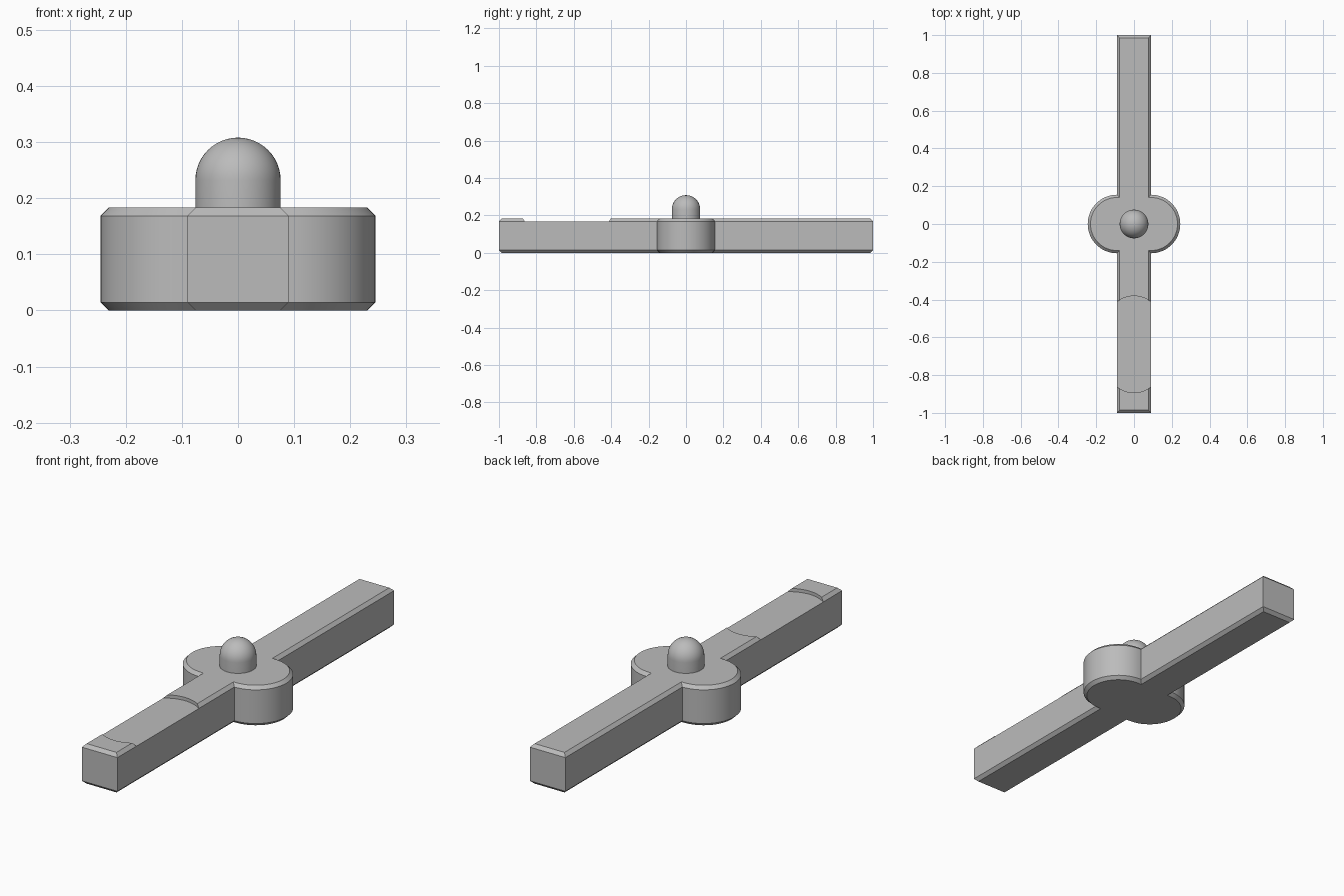
import bpy, bmesh
from math import sin, cos, pi, radians

ARM, LOBE, TOP, CHAMFER = 0.09, 0.155, 0.183, 0.0145

cube = bpy.data.objects.get("Cube")
if cube:
    bpy.data.objects.remove(cube, do_unlink=True)

grey = bpy.data.materials.new("plain_grey")
grey.use_nodes = True
grey.diffuse_color = (0.5, 0.5, 0.5, 1)
grey.node_tree.nodes["Principled BSDF"].inputs["Base Color"].default_value = (0.5, 0.5, 0.5, 1)


def make_object(name, bm):
    bmesh.ops.recalc_face_normals(bm, faces=bm.faces)
    mesh = bpy.data.meshes.new(name)
    bm.to_mesh(mesh)
    bm.free()
    mesh.materials.append(grey)
    obj = bpy.data.objects.new(name, mesh)
    bpy.context.collection.objects.link(obj)
    return obj


def activate(obj):
    bpy.ops.object.select_all(action='DESELECT')
    obj.select_set(True)
    bpy.context.view_layer.objects.active = obj


def smooth(obj):
    activate(obj)
    bpy.ops.object.shade_smooth_by_angle(angle=radians(30))


def prism(outline, z0, z1):
    """Extrude a closed outline straight up."""
    bm = bmesh.new()
    base = bm.faces.new([bm.verts.new((x, y, z0)) for x, y in outline])
    up = bmesh.ops.extrude_face_region(bm, geom=[base], use_keep_orig=True)["geom"]
    for v in up:
        if isinstance(v, bmesh.types.BMVert):
            v.co.z = z1
    bmesh.ops.recalc_face_normals(bm, faces=bm.faces)
    return bm


# Bar with a round lobe on each side, chamfered along top and bottom
steps = 32
half = [(ARM, -1)] + [(ARM + LOBE * cos(a), LOBE * sin(a))
                      for a in (pi * (i / steps - 0.5) for i in range(steps + 1))] + [(ARM, 1)]
bm = prism(half + [(-x, -y) for x, y in half], 0, TOP)
rims = [e for e in bm.edges if abs(e.verts[0].co.z - e.verts[1].co.z) < 1e-5]
bmesh.ops.bevel(bm, geom=rims, offset=CHAMFER, segments=1, affect='EDGES')
body = make_object("lever_body", bm)

# Shallow thumb recess with curved ends near the front
oval = [(0.19 * cos(2 * pi * i / 96), -0.637 + 0.256 * sin(2 * pi * i / 96)) for i in range(96)]
cutter = make_object("recess_cutter", prism(oval, 0.168, 0.3))
cutter.hide_render = True
cut = body.modifiers.new("recess", 'BOOLEAN')
cut.operation, cut.solver, cut.object = 'DIFFERENCE', 'EXACT', cutter
activate(body)
bpy.ops.object.modifier_apply(modifier=cut.name)
bpy.data.objects.remove(cutter, do_unlink=True)
smooth(body)

# Dome-topped pivot peg, spun from its profile
R, SPRING = 0.076, 0.232
profile = [(R, 0.17)] + [(R * cos(i * pi / 24), SPRING + R * sin(i * pi / 24)) for i in range(13)]
bm = bmesh.new()
verts = [bm.verts.new((r, 0, z)) for r, z in profile]
edges = [bm.edges.new(pair) for pair in zip(verts, verts[1:])]
bmesh.ops.spin(bm, geom=verts + edges, cent=(0, 0, 0), axis=(0, 0, 1), angle=2 * pi, steps=48)
bmesh.ops.remove_doubles(bm, verts=bm.verts, dist=1e-4)
smooth(make_object("pivot_peg", bm))
